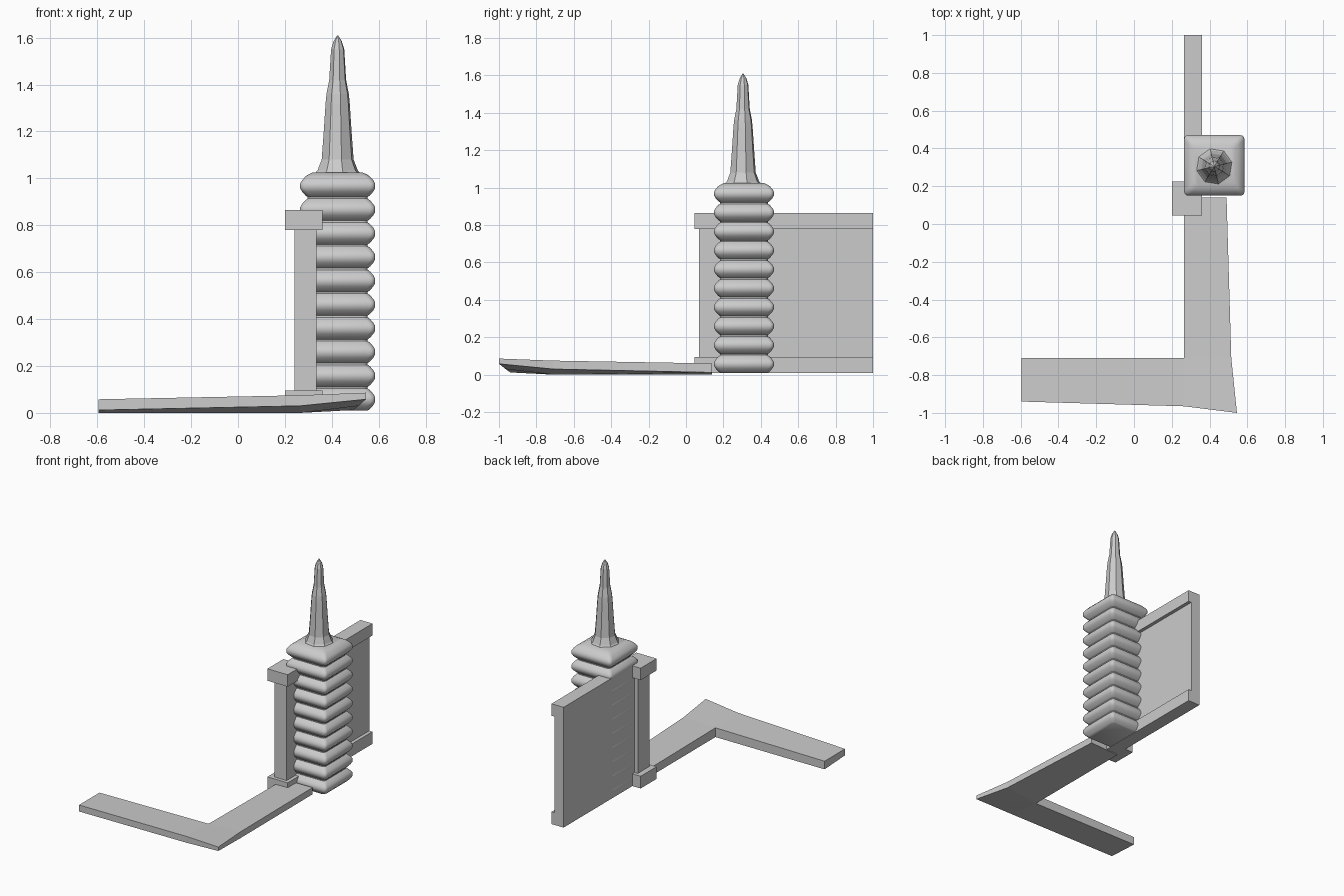
import bpy, bmesh, math

if "Cube" in bpy.data.objects:
    bpy.data.objects.remove(bpy.data.objects["Cube"])

mat = bpy.data.materials.new("light grey")
mat.diffuse_color = (0.6, 0.6, 0.6, 1)
mat.use_nodes = True
mat.node_tree.nodes["Principled BSDF"].inputs["Base Color"].default_value = mat.diffuse_color


def finish(bm, name, smooth=None):
    bmesh.ops.recalc_face_normals(bm, faces=bm.faces)
    me = bpy.data.meshes.new(name)
    bm.to_mesh(me)
    bm.free()
    me.materials.append(mat)
    ob = bpy.data.objects.new(name, me)
    bpy.context.collection.objects.link(ob)
    if smooth:
        bpy.ops.object.select_all(action='DESELECT')
        ob.select_set(True)
        bpy.context.view_layer.objects.active = ob
        bpy.ops.object.shade_smooth_by_angle(angle=math.radians(smooth))
    return ob


def loft(name, rings, smooth=None):
    bm = bmesh.new()
    vr = [[bm.verts.new(p) for p in r] for r in rings]
    n = len(vr[0])
    for a, b in zip(vr, vr[1:]):
        for i in range(n):
            j = (i + 1) % n
            bm.faces.new((a[i], a[j], b[j], b[i]))
    bm.faces.new(vr[0])
    bm.faces.new(vr[-1])
    return finish(bm, name, smooth)


def box(name, x0, x1, y0, y1, z0, z1):
    sq = [(x0, y0), (x1, y0), (x1, y1), (x0, y1)]
    return loft(name, [[(x, y, z) for x, y in sq] for z in (z0, z1)])


CX, CY = 0.425, 0.31


def rounded_square(h, z, r=0.022):
    pts = []
    for k, (sx, sy) in enumerate([(1, 1), (-1, 1), (-1, -1), (1, -1)]):
        for s in range(4):
            a = math.pi / 2 * (k + s / 3)
            pts.append((CX + sx * (h - r) + r * math.cos(a),
                        CY + sy * (h - r) + r * math.sin(a), z))
    return pts


# tower of ten stacked bulging square tiers
bulge = [(-0.047, 0.128), (-0.040, 0.138), (-0.024, 0.152), (-0.010, 0.160),
         (0.010, 0.160), (0.024, 0.152), (0.040, 0.138), (0.047, 0.128)]
rings = []
for i in range(10):
    zc = 0.057 + i * 0.1012
    rings += [rounded_square(h, zc + dz) for dz, h in bulge]
rings.append(rounded_square(0.105, 1.026))
loft("tiered_tower", rings, 40)

# eight sided spire
spire = [(1.015, 0.105), (1.035, 0.088), (1.08, 0.07), (1.20, 0.061), (1.32, 0.053),
         (1.36, 0.049), (1.42, 0.037), (1.55, 0.029), (1.585, 0.018), (1.61, 0.002)]
loft("spire", [[(CX + r * math.cos(math.pi / 4 * (k + 0.3)),
                 CY - 0.005 + r * math.sin(math.pi / 4 * (k + 0.3)), z)
                for k in range(8)] for z, r in spire])

# wall panel with rails along the top and bottom of its inner side
box("wall_panel", 0.265, 0.335, 0.20, 1.0, 0.008, 0.865)
for tag, z0, z1 in (("lower", 0.008, 0.095), ("upper", 0.78, 0.865)):
    box(tag + "_rail", 0.335, 0.36, 0.20, 1.0, z0, z1)
    box(tag + "_pillar_block", 0.20, 0.36, 0.045, 0.225, z0, z1)

# corner pillar
box("pillar", 0.24, 0.335, 0.07, 0.20, 0.09, 0.785)

# L shaped low platform: each row is outer edge x, y, bottom, top and inner edge x, y
sections = [(-0.595, -0.94, 0.012, 0.058, -0.595, -0.71),
            (0.265, -0.965, 0.030, 0.075, 0.265, -0.71),
            (0.545, -1.0, 0.058, 0.086, 0.265, -0.71),
            (0.515, -0.71, 0.030, 0.075, 0.265, -0.71),
            (0.49, 0.14, 0.012, 0.060, 0.265, 0.14)]
bm = bmesh.new()
rows = []
for x, y, b, t, ix, iy in sections:
    it = 0.058 if (ix < 0 or iy > 0) else 0.066
    rows.append([bm.verts.new(p) for p in
                 ((x, y, b), (x, y, t), (ix, iy, it), (ix, iy, 0.0))])
for a, b in zip(rows, rows[1:]):
    for i in range(4):
        j = (i + 1) % 4
        bm.faces.new((a[i], a[j], b[j], b[i]))
bm.faces.new(rows[0])
bm.faces.new(rows[-1])
bmesh.ops.remove_doubles(bm, verts=bm.verts, dist=0.0005)
bmesh.ops.dissolve_degenerate(bm, edges=bm.edges, dist=0.0005)
finish(bm, "low_platform")
